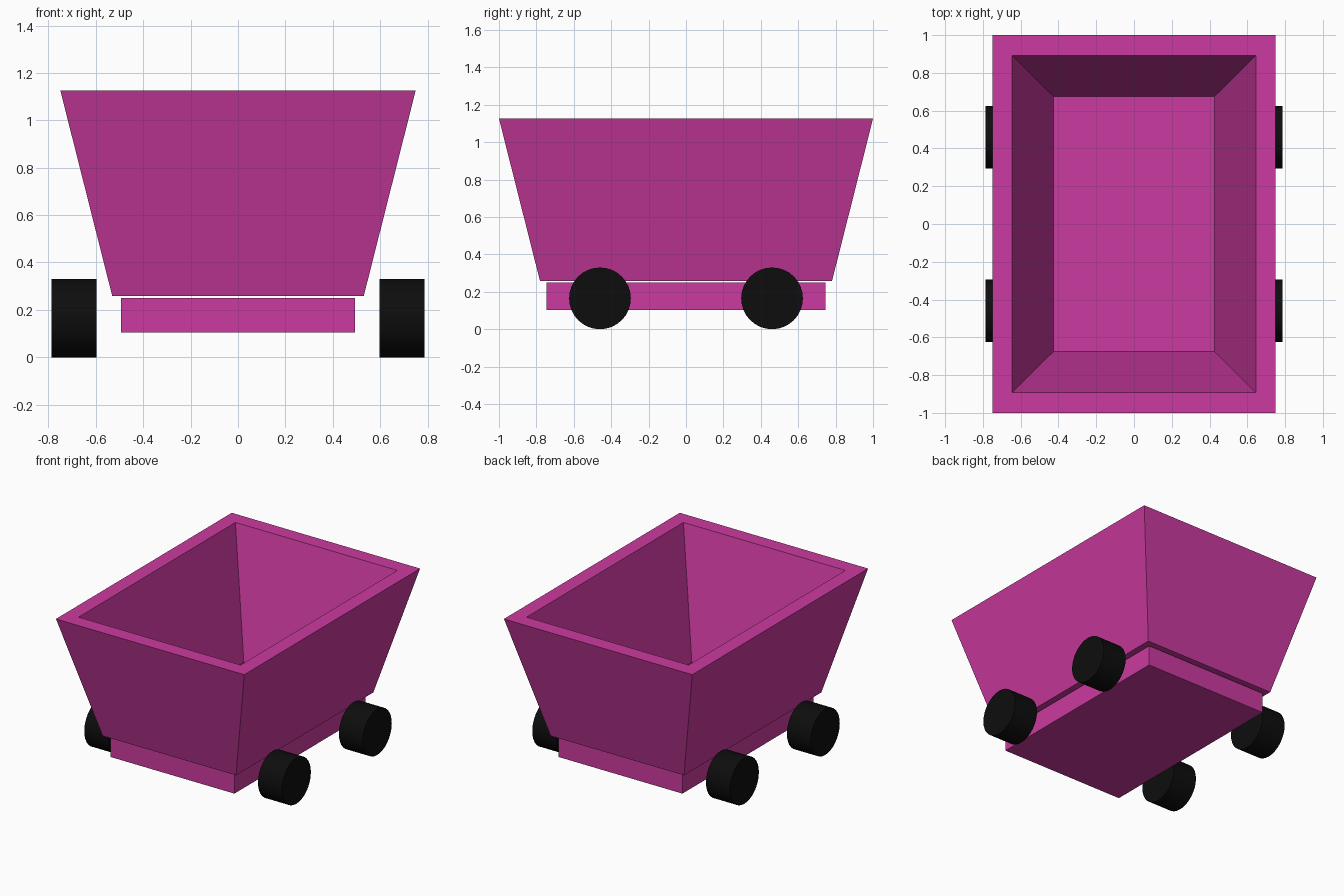
import bpy, bmesh, math

cube = bpy.data.objects.get("Cube")
if cube:
    bpy.data.objects.remove(cube, do_unlink=True)


def make_material(name, color):
    mat = bpy.data.materials.new(name)
    mat.use_nodes = True
    mat.diffuse_color = color
    mat.node_tree.nodes["Principled BSDF"].inputs["Base Color"].default_value = color
    return mat


magenta = make_material("magenta paint", (0.6, 0.042, 0.35, 1))
black = make_material("black rubber", (0.004, 0.004, 0.004, 1))


def ring(bm, half_x, half_y, z):
    corners = ((-1, -1), (1, -1), (1, 1), (-1, 1))
    return [bm.verts.new((sx * half_x, sy * half_y, z)) for sx, sy in corners]


def bridge(bm, low, high):
    for i in range(4):
        j = (i + 1) % 4
        bm.faces.new((low[i], low[j], high[j], high[i]))


def finish(bm, name, mat):
    bmesh.ops.recalc_face_normals(bm, faces=bm.faces[:])
    mesh = bpy.data.meshes.new(name)
    bm.to_mesh(mesh)
    bm.free()
    mesh.materials.append(mat)
    obj = bpy.data.objects.new(name, mesh)
    bpy.context.collection.objects.link(obj)
    return obj


# Tapered tub: thick sloping walls, open above the chassis deck
bm = bmesh.new()
loops = [ring(bm, *size) for size in (
    (0.531, 0.781, 0.259),   # outer bottom
    (0.75, 1.0, 1.126),      # outer rim
    (0.645, 0.892, 1.126),   # inner rim
    (0.426, 0.675, 0.259),   # inner bottom
)]
for k in range(4):
    bridge(bm, loops[k], loops[(k + 1) % 4])
finish(bm, "tub", magenta)

# Chassis slab, which also forms the tub floor
bm = bmesh.new()
bottom = ring(bm, 0.494, 0.746, 0.104)
top = ring(bm, 0.494, 0.746, 0.251)
bridge(bm, bottom, top)
bm.faces.new(bottom)
bm.faces.new(top)
finish(bm, "chassis", magenta)

# Four wheels
RADIUS = 0.165
for end, y in (("front", -0.46), ("rear", 0.46)):
    for side, x in (("left", 0.692), ("right", -0.692)):
        bpy.ops.mesh.primitive_cylinder_add(
            vertices=32, radius=RADIUS, depth=0.19,
            location=(x, y, RADIUS), rotation=(0, math.pi / 2, 0))
        wheel = bpy.context.object
        wheel.name = f"{end}_{side}_wheel"
        wheel.data.materials.append(black)
        bpy.ops.object.shade_smooth_by_angle(angle=math.radians(30))
